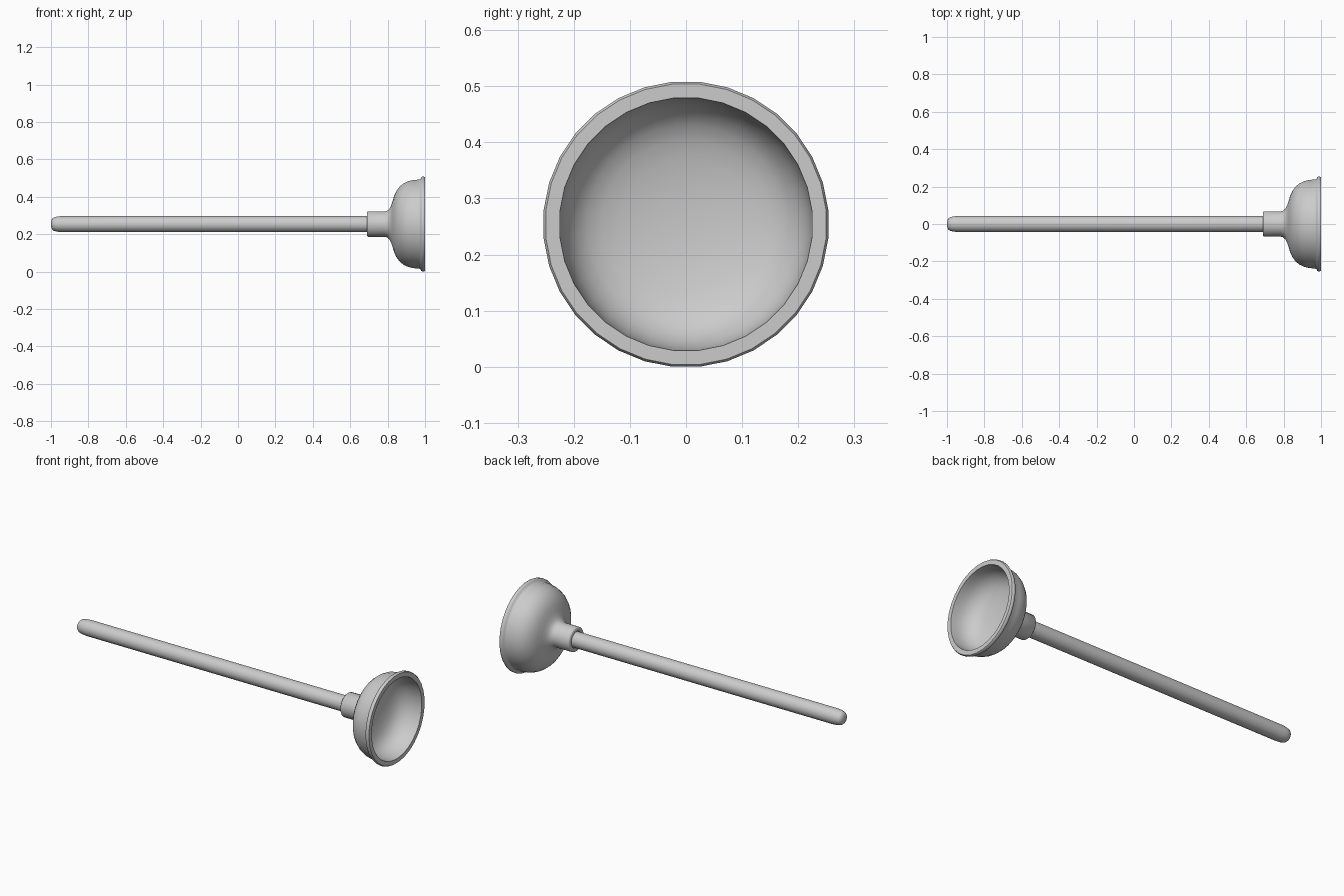
import bpy, bmesh, math

if "Cube" in bpy.data.objects:
    bpy.data.objects.remove(bpy.data.objects["Cube"])

SIDES = 32
AXIS_Z = 0.254


def lathe(name, profile, angle=35):
    """Spin an (x, radius) profile around the horizontal plunger axis."""
    bm = bmesh.new()
    rings = []
    for x, r in profile:
        if r == 0:
            rings.append([bm.verts.new((x, 0, AXIS_Z))])
            continue
        ring = []
        for i in range(SIDES):
            a = 2 * math.pi * (i + 0.5) / SIDES
            ring.append(bm.verts.new((x, r * math.cos(a), AXIS_Z + r * math.sin(a))))
        rings.append(ring)
    for a, b in zip(rings, rings[1:]):
        for i in range(SIDES):
            j = (i + 1) % SIDES
            quad = [a[i % len(a)], a[j % len(a)], b[j % len(b)], b[i % len(b)]]
            bm.faces.new(list(dict.fromkeys(quad)))
    bmesh.ops.recalc_face_normals(bm, faces=bm.faces)
    mesh = bpy.data.meshes.new(name)
    bm.to_mesh(mesh)
    bm.free()
    obj = bpy.data.objects.new(name, mesh)
    bpy.context.collection.objects.link(obj)
    bpy.ops.object.select_all(action='DESELECT')
    obj.select_set(True)
    bpy.context.view_layer.objects.active = obj
    bpy.ops.object.shade_smooth_by_angle(angle=math.radians(angle))
    return obj


# Long stick with a rounded grip end
lathe("handle", [
    (-1.0, 0), (-0.999, 0.015), (-0.994, 0.028), (-0.985, 0.036),
    (-0.965, 0.041), (-0.94, 0.043), (0.72, 0.043), (0.72, 0)])

# Rubber cup: socket collar, flared dome, rolled lip, then the hollow inside
outside = [
    (0.72, 0), (0.72, 0.043), (0.69, 0.046), (0.69, 0.064), (0.694, 0.068),
    (0.785, 0.068), (0.798, 0.072), (0.809, 0.082), (0.818, 0.098),
    (0.826, 0.122), (0.835, 0.152), (0.847, 0.178), (0.864, 0.201),
    (0.886, 0.219), (0.912, 0.231), (0.94, 0.237), (0.968, 0.239),
    (0.976, 0.243), (0.980, 0.252), (0.986, 0.255), (0.994, 0.255), (1.0, 0.251)]
inside = [
    (1.0, 0.226), (0.97, 0.224), (0.94, 0.220), (0.915, 0.211), (0.893, 0.197),
    (0.875, 0.177), (0.862, 0.150), (0.853, 0.118), (0.846, 0.080),
    (0.842, 0.040), (0.841, 0)]
lathe("rubber_cup", outside + inside, 50)
